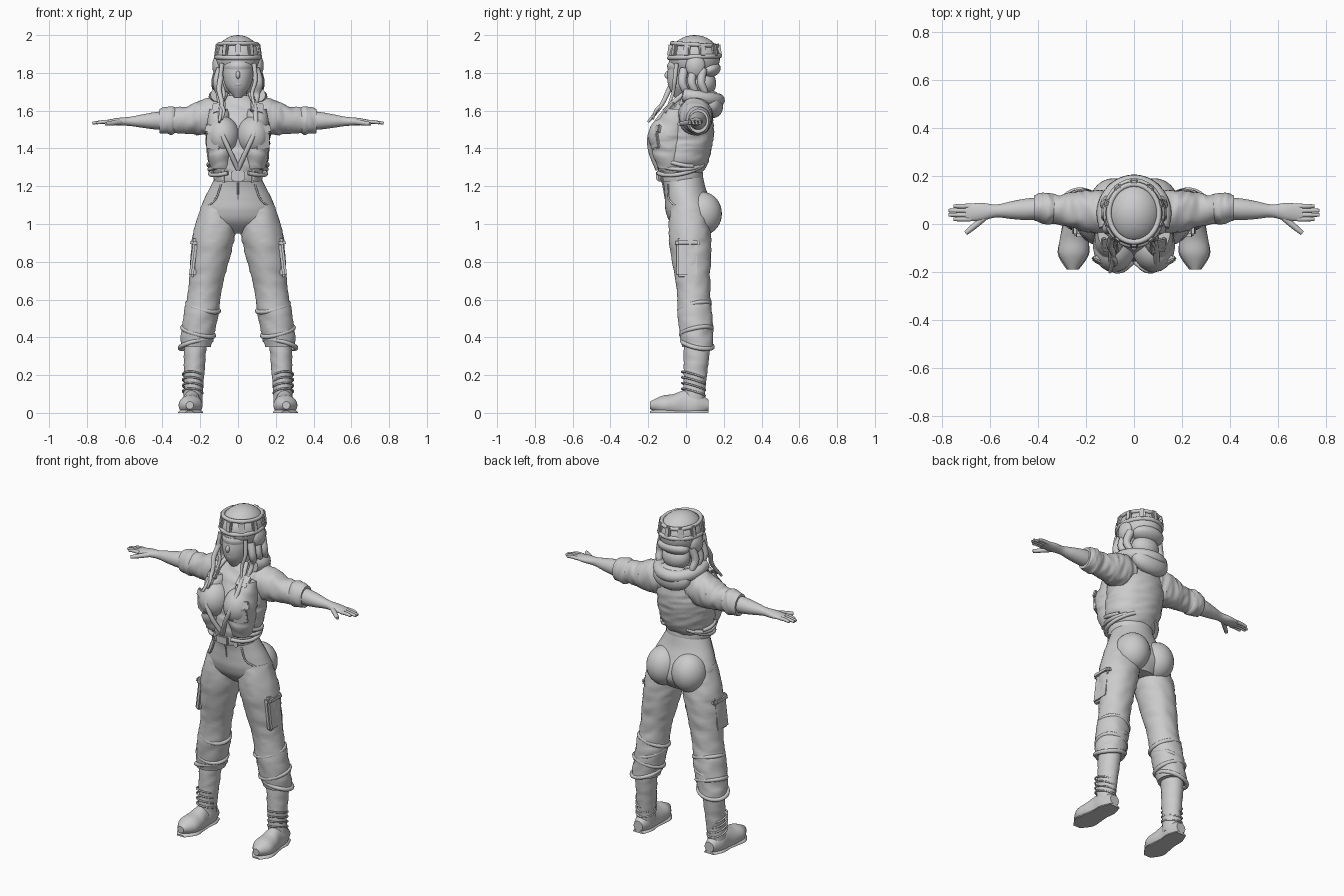
import bpy, bmesh, math
from mathutils import Vector, Matrix, Euler, noise

if "Cube" in bpy.data.objects:
    bpy.data.objects.remove(bpy.data.objects["Cube"])

GREY = (0.6, 0.6, 0.6, 1)
clay = bpy.data.materials.new("plain_grey")
clay.use_nodes = True
clay.diffuse_color = GREY
clay.node_tree.nodes["Principled BSDF"].inputs["Base Color"].default_value = GREY
parts = []


def finish(name, bm, mirror):
    """Turn a bmesh into a part, mirrored across x when it comes in pairs."""
    bmesh.ops.recalc_face_normals(bm, faces=bm.faces)
    mesh = bpy.data.meshes.new(name)
    bm.to_mesh(mesh)
    bm.free()
    mesh.materials.append(clay)
    part = bpy.data.objects.new(name, mesh)
    bpy.context.collection.objects.link(part)
    if mirror:
        part.modifiers.new("Mirror", "MIRROR")
    parts.append(part)


def skin(name, rings, mirror, closed=False):
    """Join successive rings of points with quads."""
    bm = bmesh.new()
    loops = [[bm.verts.new(point) for point in ring] for ring in rings]
    following = loops[1:] + loops[:1] if closed else loops[1:]
    for low, high in zip(loops, following):
        for k in range(len(low)):
            bm.faces.new((low[k], low[k - 1], high[k - 1], high[k]))
    if not closed:
        bm.faces.new(loops[0])
        bm.faces.new(loops[-1])
    finish(name, bm, mirror)


def spline(points, steps=6):
    """Catmull-Rom samples through a list of points of any dimension."""
    p = [Vector(point) for point in points]
    samples = []
    for i in range(len(p) - 1):
        a, b, c, d = p[max(i - 1, 0)], p[i], p[i + 1], p[min(i + 2, len(p) - 1)]
        for k in range(steps):
            t = k / steps
            bend = (a - b * 2.5 + c * 2 - d / 2) * t * t + (b * 3 - a - c * 3 + d) * t ** 3 / 2
            samples.append(b + (c - a) * t / 2 + bend)
    return samples + [p[-1]]


def limb(name, start, end, widths, depths=None, ratio=1, axis="z", bow=0, folds=0, mirror=False):
    """Elliptical rings spaced evenly from start to end; bow pushes the middle along y."""
    sides = {"x": ("y", "z"), "y": ("x", "z"), "z": ("x", "y")}[axis]
    unit = {"x": Vector((1, 0, 0)), "y": Vector((0, 1, 0)), "z": Vector((0, 0, 1))}
    depths = depths or [w * ratio for w in widths]
    start, end = Vector(start), Vector(end)
    keys = []
    for i, (w, d) in enumerate(zip(widths, depths)):
        t = i / (len(widths) - 1)
        centre = start.lerp(end, t) + unit["y"] * bow * math.sin(math.pi * t)
        keys.append((*centre, w, d))
    rings = []
    for key in spline(keys, 8):
        ring = []
        for k in range(40):
            a = math.tau * k / 40
            out = unit[sides[0]] * math.cos(a) * key[3] + unit[sides[1]] * math.sin(a) * key[4]
            p = Vector(key[:3]) + out
            # Cloth creases run across the limb
            crease = p * 9 + unit[axis] * p.dot(unit[axis]) * 15 + unit["z"] * p.x * 9
            p += out.normalized() * folds * (0.4 - abs(noise.noise(crease)))
            p.z = max(p.z, 0)
            ring.append(p)
        rings.append(ring)
    skin(name, rings, mirror)


def tube(name, points, radius, tip=1, mirror=False, closed=False):
    """Round tube along a path, narrowing to the tip."""
    path = points if closed else spline(points)
    count = len(path)
    rings, last = [], None
    for i, p in enumerate(path):
        if closed:
            along = path[(i + 1) % count] - path[i - 1]
        else:
            along = path[min(i + 1, count - 1)] - path[max(i - 1, 0)]
        turn = last.rotation_difference(along) @ turn if last else along.to_track_quat("Z", "Y")
        last = along
        r = radius * (1 + (tip - 1) * (i / count) ** 2)
        angles = [math.tau * k / 12 for k in range(12)]
        rings.append([p + turn @ Vector((math.cos(a) * r, math.sin(a) * r, 0)) for a in angles])
    skin(name, rings, mirror, closed)


def hoop(name, centre, rx, ry, radius, tilt=(0, 0), span=None, mirror=False):
    """Tilted ring, or the part of it between two angles."""
    count = 9 if span else 40
    low, high = span or (0, math.tau)
    points = []
    for k in range(count):
        a = low + (high - low) * k / (count - 1 if span else count)
        x, y = rx * math.cos(a), ry * math.sin(a)
        points.append(Vector(centre) + Vector((x, y, x * tilt[0] + y * tilt[1])))
    tube(name, points, radius, mirror=mirror, closed=not span)


def ball(name, centre, size, turn=(0, 0, 0), mirror=False):
    bm = bmesh.new()
    place = Matrix.LocRotScale(Vector(centre), Euler(turn), Vector(size))
    bmesh.ops.create_uvsphere(bm, u_segments=32, v_segments=18, radius=1, matrix=place)
    finish(name, bm, mirror)


def box(name, centre, size, turn=(0, 0, 0), mirror=False):
    bm = bmesh.new()
    place = Matrix.LocRotScale(Vector(centre), Euler(turn), Vector(size))
    bmesh.ops.create_cube(bm, size=1, matrix=place)
    bmesh.ops.bevel(bm, geom=bm.edges[:], offset=min(size) * 0.3, segments=2, affect="EDGES")
    finish(name, bm, mirror)


# Boots
limb("boot_shafts", (.225, .06, .38), (.24, .04, .04), (.06, .056, .05, .05), ratio=1.15,
     folds=.006, mirror=True)
toe, heel = (.255, -.19, .04), (.24, .12, .04)
limb("boot_feet", toe, heel, (.02, .06, .06, .05, .05, .03), (.02, .05, .06, .08, .07, .03),
     axis="y", mirror=True)
limb("boot_soles", (.255, -.19, 0), (.24, .12, 0), (.025, .064, .06, .053, .055, .034), ratio=.4,
     axis="y", mirror=True)
for i in range(4):
    hoop("boot_fold", (.24, .04, .11 + .03 * i), .052, .062, .005, tilt=(.1, -.3), mirror=True)

# Trousers
limb("trouser_legs", (.1, .01, 1.1), (.225, .06, .35), (.09, .11, .1, .085, .09, .08),
     folds=.012, mirror=True)
limb("trouser_hips", (0, -.02, 1.25), (0, .05, .95), (.12, .15, .18, .2, .19, .09),
     (.11, .11, .12, .13, .12, .07))
ball("seat", (.085, .085, 1.055), (.1, .105, .115), mirror=True)
for i in range(4):
    sway = (-1) ** i
    hoop("trouser_fold", (.185 + .013 * i, .045 + .005 * i, .56 - .065 * i), .083, .08, .012,
         tilt=(.25 * sway, .2 * sway), mirror=True)
box("cargo_pockets", (.232, .01, .81), (.035, .12, .18), turn=(0, -.12, 0), mirror=True)
box("cargo_flaps", (.228, .01, .9), (.05, .13, .045), turn=(0, -.1, 0), mirror=True)
tube("fly_seam", [(0, -.124, 1.22), (0, -.11, 1.14), (0, -.09, 1.03)], .004)
tube("hip_pocket_seams", [(.09, -.095, 1.21), (.12, -.09, 1.13), (.18, -.03, 1.08)], .005, mirror=True)

# Belt
limb("belt", (0, -.03, 1.225), (0, -.03, 1.285), (.126, .13, .13, .126), ratio=.92)
box("belt_buckle", (0, -.15, 1.255), (.075, .016, .05))
box("belt_loops", (.075, -.127, 1.255), (.02, .014, .07), turn=(0, 0, .45), mirror=True)

# Shirt and chest
limb("shirt_body", (0, -.03, 1.26), (0, .04, 1.68), (.12, .155, .165, .17, .175, .16, .07),
     (.11, .135, .14, .14, .125, .1, .06), folds=.012)
ball("bust", (.08, -.1, 1.465), (.088, .1, .105), turn=(.15, 0, .15), mirror=True)
limb("shirt_fronts", (.09, -.08, 1.29), (.1, -.04, 1.61), (.05, .066, .072, .066, .05), ratio=1.25,
     bow=-.03, folds=.01, mirror=True)
tube("lapels", [(.065, -.01, 1.69), (.09, -.09, 1.62), (.09, -.18, 1.5), (.05, -.19, 1.4), (0, -.15, 1.29)],
     .013, mirror=True)
box("collar_points", (.1, -.09, 1.615), (.07, .018, .075), turn=(-.75, .25, .2), mirror=True)
box("chest_flaps", (.132, -.16, 1.5), (.09, .018, .045), turn=(-.25, -.1, .5), mirror=True)
box("chest_pockets", (.13, -.165, 1.44), (.08, .016, .085), turn=(.1, -.1, .5), mirror=True)
for i in range(3):
    hoop("waist_fold", (0, -.025, 1.31 + .025 * i), .148 + .004 * i, .13, .011, tilt=(-.3, .2 - .2 * i),
         span=(-1.2 + .3 * i, 1.1 - .3 * i), mirror=True)

# Sleeves, arms and hands
limb("sleeves", (.08, .045, 1.575), (.36, .065, 1.545), (.08, .088, .078, .062, .056), ratio=1.1,
     axis="x", folds=.016, mirror=True)
limb("sleeve_cuffs", (.33, .065, 1.55), (.415, .065, 1.545), (.055, .064, .062, .06, .052), ratio=1.15,
     axis="x", folds=.01, mirror=True)
limb("forearms", (.38, .065, 1.548), (.7, .047, 1.54), (.045, .045, .037, .027, .037, .035),
     (.05, .045, .035, .024, .02, .01), axis="x", mirror=True)
for i, finger in enumerate(["index", "middle", "ring", "little"]):
    y = .02 + .018 * i
    reach = .75 + .025 * math.sin(math.pi * i / 3)
    tube(finger + "_fingers", [(.68, y, 1.54), (.72, y, 1.54), (reach, y, 1.534)], .0105, tip=.6, mirror=True)
tube("thumbs", [(.62, .03, 1.54), (.66, -.005, 1.535), (.7, -.038, 1.53)], .014, tip=.6, mirror=True)

# Hood lying behind the neck
ball("hood", (0, .135, 1.635), (.12, .06, .075), turn=(.3, 0, 0))
hoop("hood_rim", (0, .04, 1.675), .12, .13, .036, tilt=(0, -.15), span=(-.4, math.pi + .4))

# Neck and face
limb("neck", (0, .035, 1.6), (0, .02, 1.74), (.075, .05, .047), ratio=1.1)
limb("head", (0, -.04, 1.67), (0, .04, 1.88), (.02, .062, .08, .09, .1), (.02, .07, .1, .115, .125))
ball("nose", (0, -.095, 1.79), (.012, .018, .022), turn=(-.4, 0, 0))
ball("lips", (0, -.086, 1.74), (.022, .011, .01))
limb("eye_visor", (0, .028, 1.805), (0, .03, 1.855), (.087, .092, .094, .09), ratio=1.37)

# Padded cap
ball("cap", (0, .045, 1.88), (.12, .135, .12))
hoop("cap_lower_band", (0, .045, 1.885), .115, .132, .013, tilt=(0, .04))
hoop("cap_upper_band", (0, .045, 1.95), .104, .12, .011, tilt=(0, -.06))
for k in range(10):
    a = math.tau * (k + .5) / 10
    box("cap_pad", (.114 * math.cos(a), .045 + .13 * math.sin(a), 1.92), (.022, .034, .07), turn=(0, -.15, a))
ball("cap_neck_roll", (0, .12, 1.815), (.1, .065, .042), turn=(.25, 0, 0))
ball("ear_cups", (.105, .05, 1.838), (.03, .052, .062), mirror=True)
ball("ear_pads", (.118, .05, 1.838), (.018, .036, .045), mirror=True)

# Hair
ball("back_hair", (0, .095, 1.745), (.085, .065, .07))
for i in range(3):
    x, y = .092 + .004 * i, -.01 + .05 * i
    tube("side_hair", [(x, y, 1.82), (x + .02, y - .01, 1.75), (x + .01, y + .01, 1.69), (x, y - .02, 1.63)],
         .023, tip=.4, mirror=True)
tube("front_locks", [(.085, -.05, 1.85), (.092, -.06, 1.76), (.075, -.07, 1.69), (.09, -.1, 1.61)],
     .012, tip=.4, mirror=True)
tube("long_lock", [(-.09, -.05, 1.78), (-.1, -.09, 1.71), (-.085, -.13, 1.63), (-.1, -.2, 1.54)], .015, tip=.4)
tube("lock_curl", [(-.09, -.13, 1.63), (-.075, -.16, 1.6), (-.085, -.175, 1.555)], .01, tip=.4)

bpy.ops.object.select_all(action="DESELECT")
for part in parts:
    part.select_set(True)
bpy.context.view_layer.objects.active = parts[0]
bpy.ops.object.shade_smooth_by_angle(angle=math.radians(40))
